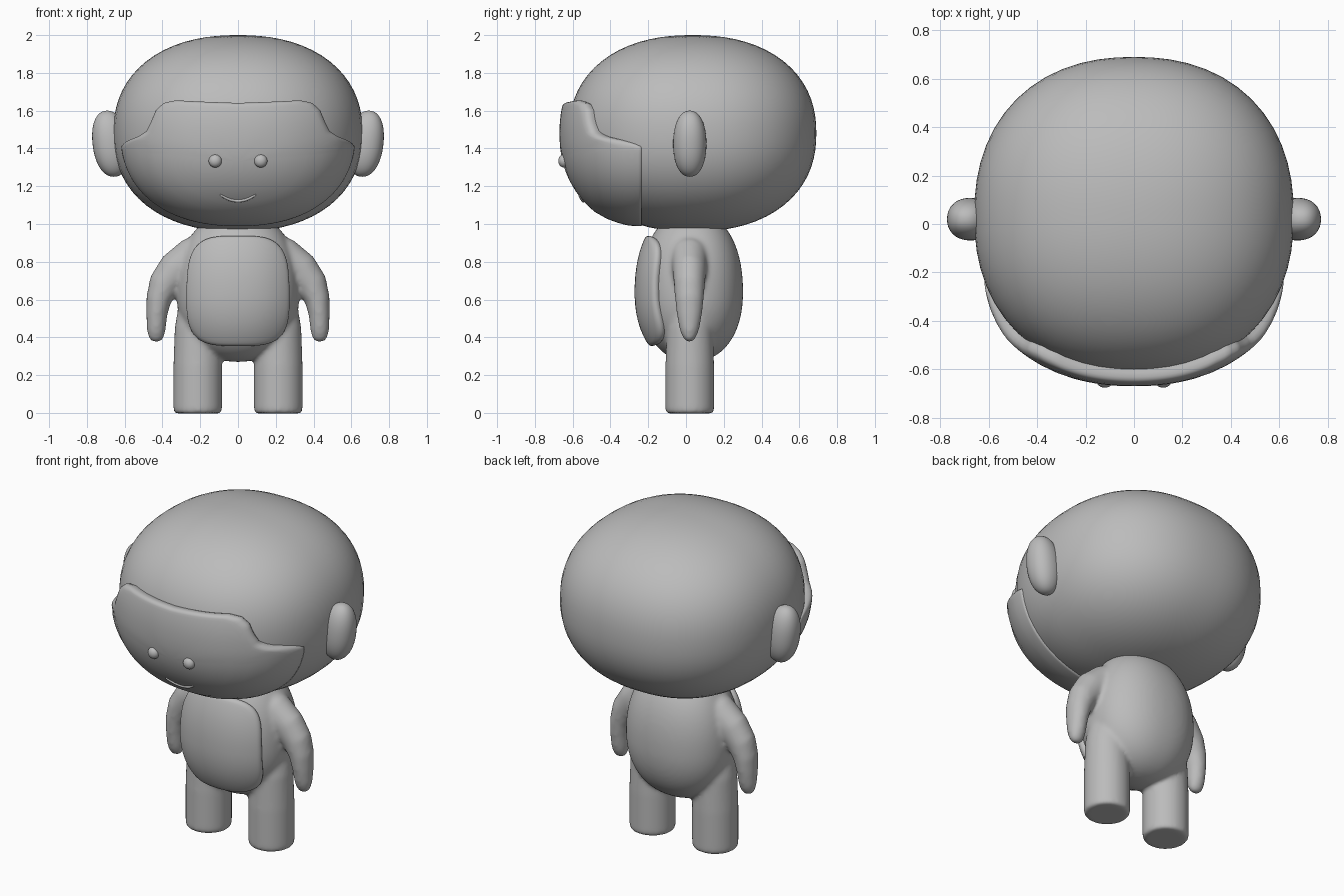
import bpy, bmesh, math
from mathutils import Vector

if "Cube" in bpy.data.objects:
    bpy.data.objects.remove(bpy.data.objects["Cube"])

grey = bpy.data.materials.new("plain grey")
grey.diffuse_color = (0.5, 0.5, 0.5, 1)
grey.use_nodes = True
grey.node_tree.nodes["Principled BSDF"].inputs["Base Color"].default_value = grey.diffuse_color


def finish(bm, name):
    bmesh.ops.recalc_face_normals(bm, faces=bm.faces)
    me = bpy.data.meshes.new(name)
    bm.to_mesh(me)
    bm.free()
    ob = bpy.data.objects.new(name, me)
    bpy.context.collection.objects.link(ob)
    me.materials.append(grey)
    me.shade_smooth()
    return ob


class Blob:
    """Superellipsoid; its lower half may have another height."""
    def __init__(self, c, r, low, p):
        self.c, self.r, self.low, self.p = Vector(c), r, low, p

    def radii(self, dz):
        return Vector((self.r[0], self.r[1], self.r[2] if dz > 0 else self.low))

    def point(self, d):
        k = sum(abs(a) ** self.p for a in d) ** (-1 / self.p)
        return self.c + Vector([a * b * k for a, b in zip(d, self.radii(d.z))])

    def front(self, x, z):
        """Front point and normal at a place in the front view."""
        r = self.radii(z - self.c.z)
        qx, qz = (x - self.c.x) / r.x, (z - self.c.z) / r.z
        s = max(0.0, 1 - abs(qx) ** self.p - abs(qz) ** self.p)
        qy = -s ** (1 / self.p)
        n = Vector([math.copysign(abs(q) ** (self.p - 1), q) / k
                    for q, k in zip((qx, qy, qz), r)])
        return Vector((x, self.c.y + qy * r.y, z)), n.normalized()

    def fill(self, bm, seg=56, rings=36):
        res = bmesh.ops.create_uvsphere(bm, u_segments=seg, v_segments=rings, radius=1)
        for v in res["verts"]:
            v.co = self.point(v.co.normalized())


def patch(name, blob, centre, inside, thick, seg=160):
    """Raised plate with rounded rim lying on the front of a blob."""
    bm = bmesh.new()
    ts = [0.12, 0.25, 0.4, 0.55, 0.68, 0.8, 0.88, 0.92, 0.94, 0.96, 0.975, 0.99, 1, 1]
    p, n = blob.front(*centre)
    mid = bm.verts.new(p + n * thick(p))
    rings = [[] for _ in ts]
    for i in range(seg):
        a = 2 * math.pi * i / seg
        lo, hi = 0.0, 2.0
        for _ in range(30):
            m = (lo + hi) / 2
            if inside(centre[0] + m * math.cos(a), centre[1] + m * math.sin(a)):
                lo = m
            else:
                hi = m
        for k, t in enumerate(ts):
            p, n = blob.front(centre[0] + lo * t * math.cos(a), centre[1] + lo * t * math.sin(a))
            e = max(0, (t - 0.92) / 0.08)
            d = thick(p) * (0.3 + 0.7 * math.sqrt(max(0, 1 - e * e)))
            if k == len(ts) - 1:
                d = -0.015
            rings[k].append(bm.verts.new(p + n * d))
    for i in range(seg):
        j = (i + 1) % seg
        bm.faces.new((mid, rings[0][i], rings[0][j]))
        for r0, r1 in zip(rings, rings[1:]):
            bm.faces.new((r0[i], r1[i], r1[j], r0[j]))
    return finish(bm, name)


def loft(bm, path, seg=24):
    """Tube along (x, y, z, radius in the xz plane, radius in y)."""
    pts = [Vector(q[:3]) for q in path]
    rings = []
    for i, q in enumerate(path):
        t = (pts[min(i + 1, len(pts) - 1)] - pts[max(i - 1, 0)]).normalized()
        side = Vector((0, 1, 0)).cross(t)
        rings.append([bm.verts.new(pts[i] + side * q[3] * math.cos(2 * math.pi * k / seg)
                                   + Vector((0, q[4] * math.sin(2 * math.pi * k / seg), 0)))
                      for k in range(seg)])
    for r0, r1 in zip(rings, rings[1:]):
        for k in range(seg):
            bm.faces.new((r0[k], r0[k - 1], r1[k - 1], r1[k]))
    bm.faces.new(rings[0])
    bm.faces.new(rings[-1])


# Head
skull = Blob((0, 0.035, 1.48), (0.66, 0.655, 0.52), 0.52, 2.25)
bm = bmesh.new()
skull.fill(bm)
finish(bm, "head")

# Face mask with stepped brow
BROW = [(0, 1.635), (0.2, 1.642), (0.32, 1.648), (0.38, 1.635), (0.42, 1.60), (0.445, 1.54),
        (0.47, 1.49), (0.51, 1.465), (0.57, 1.445), (0.61, 1.42), (0.63, 1.37), (0.7, 1.2)]


def brow(x):
    x = abs(x)
    for (x0, z0), (x1, z1) in zip(BROW, BROW[1:]):
        if x <= x1:
            return z0 + (z1 - z0) * (x - x0) / (x1 - x0)
    return 0


def mask_thick(p):
    return 0.012 + 0.038 * min(1, max(0, (-0.24 - p.y) / 0.2))


patch("face_mask", skull, (0, 1.34),
      lambda x, z: z < brow(x) and skull.front(x, z)[0].y < -0.235, mask_thick, 220)


def on_face(x, z, lift):
    p, n = skull.front(x, z)
    return p + n * (mask_thick(p) + lift)


# Ears and eyes
for s, side in ((-1, "left"), (1, "right")):
    bm = bmesh.new()
    Blob((s * 0.675, 0.02, 1.425), (0.095, 0.088, 0.175), 0.175, 2.2).fill(bm, 32, 24)
    for v in bm.verts:
        v.co.x += s * 0.1 * (v.co.z - 1.425)
    finish(bm, side + "_ear")
    bm = bmesh.new()
    Blob(on_face(s * 0.115, 1.345, -0.002), (0.035, 0.03, 0.035), 0.035, 2).fill(bm, 24, 16)
    finish(bm, side + "_eye")

# Smile: thin bent tube
bm = bmesh.new()
smile = []
for i in range(17):
    u = i / 8 - 1
    p = on_face(0.09 * u, 1.155 + 0.03 * u * u, 0)
    r = 0.008 * (1 - 0.5 * u ** 6)
    smile.append((*p, r, r))
loft(bm, smile, 10)
finish(bm, "smile")

# Body, arms and legs, melted together
torso = Blob((0, 0.03, 0.64), (0.325, 0.272, 0.43), 0.37, 2.2)
bm = bmesh.new()
torso.fill(bm)
for s in (-1, 1):
    loft(bm, [(s * x, 0.018, z, r, ry) for x, z, r, ry in (
        (0.12, 0.88, 0.10, 0.10), (0.24, 0.825, 0.105, 0.10), (0.33, 0.755, 0.10, 0.09),
        (0.39, 0.68, 0.085, 0.082), (0.42, 0.60, 0.067, 0.076), (0.43, 0.52, 0.056, 0.067),
        (0.433, 0.44, 0.05, 0.052), (0.433, 0.40, 0.042, 0.036), (0.433, 0.375, 0.022, 0.016))])
    loft(bm, [(s * 0.213, 0.02, z, r, r) for z, r in
              ((-0.003, 0.121), (0.012, 0.129), (0.25, 0.129), (0.45, 0.122), (0.58, 0.10))], 40)
body = finish(bm, "body")
rm = body.modifiers.new("melt", "REMESH")
rm.mode, rm.voxel_size, rm.use_smooth_shade = "VOXEL", 0.012, True
sm = body.modifiers.new("soften", "SMOOTH")
sm.factor, sm.iterations = 0.5, 10

# Belly patch
patch("belly_patch", torso, (0, 0.645),
      lambda x, z: abs(x / (0.262 - 0.04 * max(0, z - 0.645))) ** 3.6
      + abs((z - 0.647) / 0.284) ** 3.6 < 1, lambda p: 0.03, 120)
